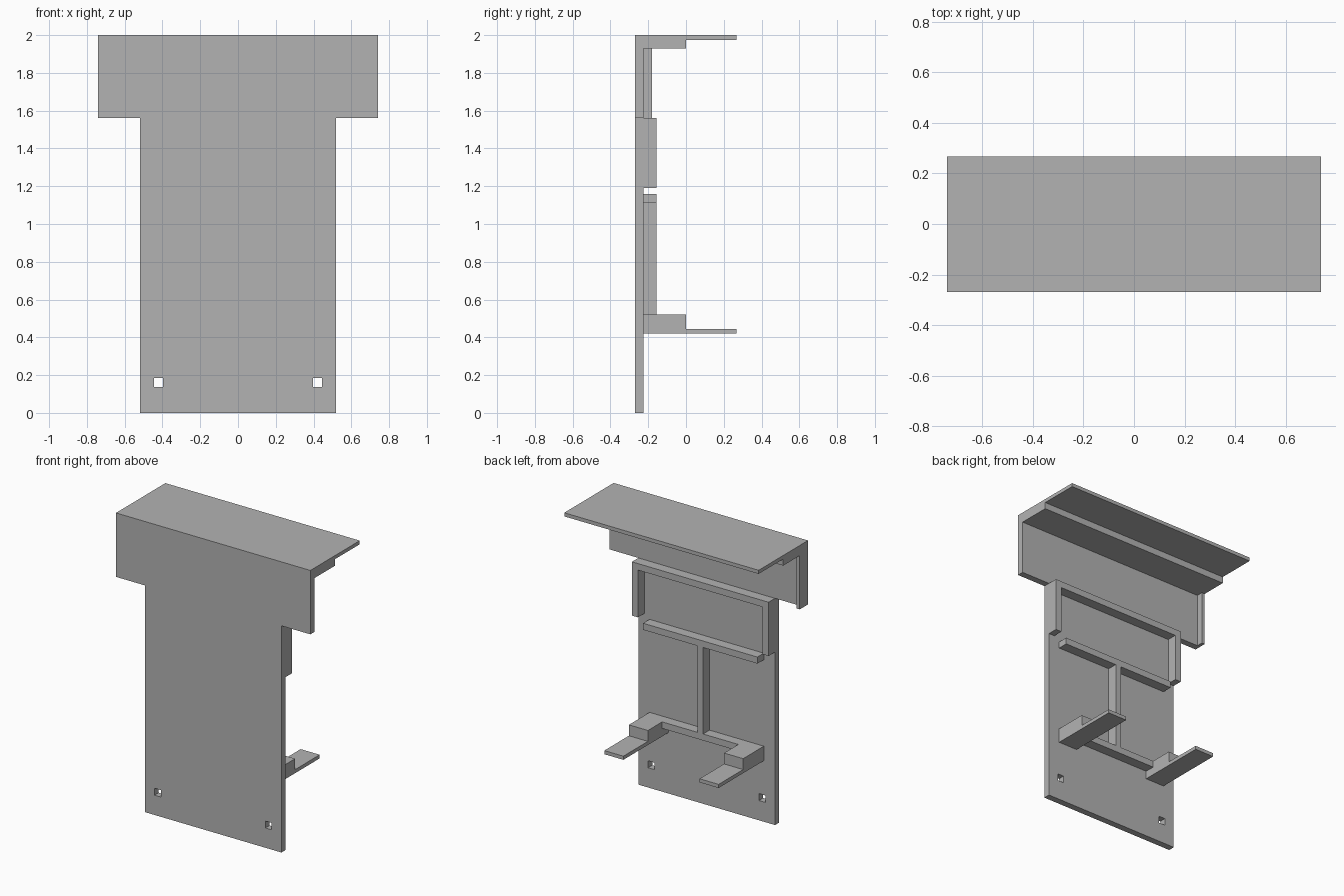
import bpy
import bmesh

cube = bpy.data.objects.get("Cube")
if cube:
    bpy.data.objects.remove(cube, do_unlink=True)

grey = bpy.data.materials.new("plain_grey")
grey.use_nodes = True
colour = (0.45, 0.45, 0.45, 1)
grey.diffuse_color = colour
grey.node_tree.nodes["Principled BSDF"].inputs["Base Color"].default_value = colour

FRONT, INNER, RIB, MID, BACK = -0.27, -0.225, -0.155, 0.0, 0.267
WIDE, BODY, ARM = 0.74, 0.52, 0.435
T = 0.045


def prism(name, outline, axis, start, end):
    """Extrude a closed 2D outline along axis 'x' or 'y' from start to end."""
    bm = bmesh.new()
    place = (lambda a, b: (start, a, b)) if axis == "x" else (lambda a, b: (a, start, b))
    face = bm.faces.new([bm.verts.new(place(a, b)) for a, b in outline])
    moved = bmesh.ops.extrude_face_region(bm, geom=[face])["geom"]
    step = (end - start, 0, 0) if axis == "x" else (0, end - start, 0)
    bmesh.ops.translate(bm, vec=step, verts=[g for g in moved if isinstance(g, bmesh.types.BMVert)])
    bmesh.ops.recalc_face_normals(bm, faces=bm.faces)
    mesh = bpy.data.meshes.new(name)
    bm.to_mesh(mesh)
    bm.free()
    mesh.materials.append(grey)
    obj = bpy.data.objects.new(name, mesh)
    bpy.context.collection.objects.link(obj)
    return obj


def box(name, x, y, z):
    return prism(name, [(x[0], z[0]), (x[1], z[0]), (x[1], z[1]), (x[0], z[1])], "y", *y)


# T-shaped front panel with two square screw holes
panel = prism("front_panel", [(-BODY, 0), (BODY, 0), (BODY, 1.56), (WIDE, 1.56), (WIDE, 2),
                              (-WIDE, 2), (-WIDE, 1.56), (-BODY, 1.56)], "y", FRONT, INNER)
for side, cx in (("left", 0.422), ("right", -0.422)):
    cutter = box("hole_cutter_" + side, (cx - 0.024, cx + 0.024), (-0.4, 0), (0.136, 0.184))
    cutter.hide_render = True
    cutter.hide_viewport = True
    cut = panel.modifiers.new("hole_" + side, "BOOLEAN")
    cut.operation = "DIFFERENCE"
    cut.solver = "EXACT"
    cut.object = cutter

# Stepped top shelf and the single flange below its right end
prism("top_shelf", [(INNER, 1.93), (MID, 1.93), (MID, 1.975), (BACK, 1.975), (BACK, 2), (INNER, 2)],
      "x", -WIDE, WIDE)
box("side_flange", (-WIDE, -WIDE + 0.023), (INNER, -0.18), (1.56, 1.93))

# Open-bottomed frame on the back of the panel
prism("back_frame", [(-BODY, 1.19), (-BODY, 1.56), (BODY, 1.56), (BODY, 1.19), (BODY - T, 1.19),
                     (BODY - T, 1.56 - T), (T - BODY, 1.56 - T), (T - BODY, 1.19)], "y", INNER, RIB)

# Ribs
box("upper_rib", (-ARM, ARM), (INNER, RIB), (1.115, 1.16))
box("centre_rib", (-0.022, 0.022), (INNER, RIB), (0.52, 1.115))
box("lower_rib", (-0.29, 0.29), (INNER, RIB), (0.475, 0.52))

# Stepped support arms
for side, x0, x1 in (("left", 0.29, ARM), ("right", -ARM, -0.29)):
    prism("support_arm_" + side, [(INNER, 0.42), (BACK, 0.42), (BACK, 0.445), (MID, 0.445),
                                  (MID, 0.52), (INNER, 0.52)], "x", x0, x1)
